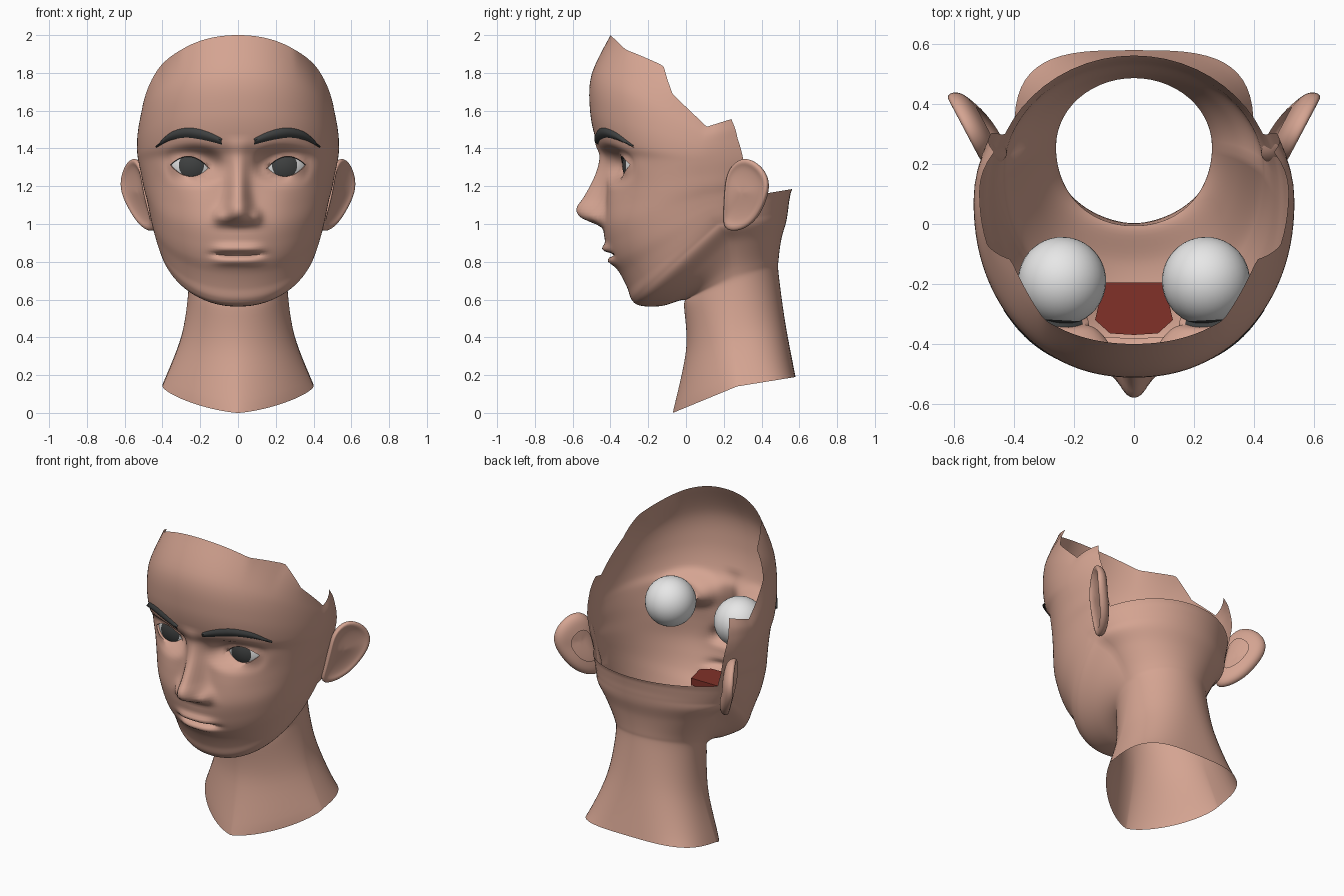
import bpy, bmesh, math
from math import sin, cos, exp, pi, sqrt
from mathutils import Vector, Matrix
from mathutils.bvhtree import BVHTree

if "Cube" in bpy.data.objects:
    bpy.data.objects.remove(bpy.data.objects["Cube"])


def material(name, rgb):
    m = bpy.data.materials.new(name)
    m.use_nodes = True
    m.diffuse_color = (*rgb, 1)
    m.node_tree.nodes["Principled BSDF"].inputs["Base Color"].default_value = (*rgb, 1)
    return m


SKIN = material("skin", (0.66, 0.37, 0.285))
DARK = material("dark_hair", (0.05, 0.053, 0.053))
WHITE = material("eye_white", (0.8, 0.8, 0.8))
RED = material("mouth_red", (0.22, 0.031, 0.022))


def finish(name, bm, mats, subsurf=0, angle=60):
    """Turn a half model into a mirrored, smooth object."""
    mesh = bpy.data.meshes.new(name)
    bm.to_mesh(mesh)
    bm.free()
    for m in mats:
        mesh.materials.append(m)
    ob = bpy.data.objects.new(name, mesh)
    bpy.context.collection.objects.link(ob)
    bpy.ops.object.select_all(action='DESELECT')
    ob.select_set(True)
    bpy.context.view_layer.objects.active = ob
    bpy.ops.object.shade_smooth_by_angle(angle=math.radians(angle))
    mirror = ob.modifiers.new("mirror", 'MIRROR')
    mirror.merge_threshold = 0.0005
    if subsurf:
        sub = ob.modifiers.new("subsurf", 'SUBSURF')
        sub.levels = sub.render_levels = subsurf


def spline(keys, steps):
    """Catmull-Rom rows through tuples of numbers."""
    out = []
    for i in range(len(keys) - 1):
        quad = [keys[max(i - 1, 0)], keys[i], keys[i + 1], keys[min(i + 2, len(keys) - 1)]]
        for s in range(steps):
            t = s / steps
            out.append([0.5 * (2 * b + (c - a) * t + (2 * a - 5 * b + 4 * c - d) * t * t
                               + (3 * b - a - 3 * c + d) * t ** 3) for a, b, c, d in zip(*quad)])
    return out + [list(keys[-1])]


def grid(bm, rows, closed=False, keep=lambda r, c: True):
    vs = [[bm.verts.new(p) for p in row] for row in rows]
    n = len(rows[0])
    for r in range(len(rows) - 1):
        for c in range(n if closed else n - 1):
            d = (c + 1) % n
            if keep(r, c):
                bm.faces.new((vs[r][c], vs[r][d], vs[r + 1][d], vs[r + 1][c]))
    return vs


# Head and neck rings: front y z, side x y z, back y z
RINGS = [
    (-.07, 0, .40, .27, .14, .58, .19), (0, .33, .30, .26, .40, .525, .48),
    (-.01, .56, .262, .26, .66, .49, .74), (-.015, .598, .275, .25, .76, .49, .81),
    (-.13, .566, .35, .23, .90, .505, .92), (-.243, .568, .42, .19, .97, .53, 1.01),
    (-.288, .60, .437, .165, 1.0, .54, 1.07), (-.31, .66, .448, .15, 1.02, .545, 1.11),
    (-.345, .73, .457, .135, 1.04, .55, 1.14), (-.39, .80, .466, .12, 1.07, .555, 1.165),
    (-.42, .88, .475, .11, 1.11, .562, 1.185), (-.438, .98, .485, .1, 1.15, .57, 1.22),
    (-.425, 1.1, .50, .09, 1.2, .59, 1.26), (-.42, 1.22, .512, .08, 1.26, .61, 1.30),
    (-.425, 1.35, .525, .07, 1.32, .62, 1.37), (-.475, 1.44, .533, .07, 1.37, .59, 1.44),
    (-.508, 1.6, .535, .08, 1.42, .54, 1.49), (-.50, 1.79, .53, .1, 1.47, .48, 1.55),
    (-.40, 2.0, .515, .11, 1.515, .417, 1.61)]
STEPS, FRONT, SIDE, BACK = 7, 44, 4, 10
RIM = 10 * STEPS
EYE = Vector((.24, -.19, 1.31))
NOSE = [(.94, 0, .08), (.985, .012, .1), (1.035, .125, .085), (1.085, .152, .07),
        (1.14, .12, .058), (1.25, .065, .05), (1.36, .03, .05), (1.46, 0, .06)]
NOSE_ROWS = spline(NOSE, 6)


def bump(v, centre, width):
    return exp(-((v - centre) / width) ** 2)


def lid_y(x, z, radius):
    return EYE.y - sqrt(max(radius ** 2 - (x - EYE.x) ** 2 - (z - EYE.z) ** 2, .0064))


def sculpt(x, y, z):
    """Add eye sockets, cheeks, nose and lips to the plain front surface."""
    w = exp(-(((x - .25) / .14) ** 2 + ((z - EYE.z) / .085) ** 2) ** 2)
    y += (lid_y(x, z, .157) - y) * w
    y -= .015 * bump(x, .22, .12) * bump(z, 1.1, .12)
    for a, b in zip(NOSE_ROWS, NOSE_ROWS[1:]):
        if a[0] <= z < b[0]:
            t = (z - a[0]) / (b[0] - a[0])
            height, width = (a[i] + (b[i] - a[i]) * t for i in (1, 2))
            y -= height * exp(-(x / width) ** 2.4)
    y -= .03 * bump(x, .097, .028) * bump(z, 1.04, .035)
    mouth = exp(-(x / .125) ** 4)
    y -= mouth * (.028 * bump(z, .868, .024) + .022 * bump(z, .802, .022))
    y += mouth * .036 * bump(z, .838, .011)
    return y


def power(v, e):
    return max(v, 0) ** e


# The skull edge has a corner at the temple
TEMPLE = (34, 51.5, 71)


def temple(a):
    a, (lo, mid, hi) = math.degrees(a), TEMPLE
    return max(0, min((a - lo) / (mid - lo), (hi - a) / (hi - mid)))


SPLIT = math.radians(25)
angles = [pi / 2 * (i / FRONT) ** 1.2 for i in range(FRONT)]
angles += [pi / 2 + SPLIT * i / SIDE for i in range(SIDE)]
angles += [pi / 2 + SPLIT + (pi / 2 - SPLIT) * i / BACK for i in range(BACK + 1)]
rows = []
for r, (fy, fz, sx, sy, sz, by, bz) in enumerate(spline(RINGS, STEPS)):
    row = []
    # The neck base is pointed in front and square behind
    base = max(0, 1 - r / STEPS / 2) ** 1.5
    front_power = 1 - .07 * min(r / (4 * STEPS), 1) + .4 * base
    crown = max(0, r / STEPS - 17) ** 2
    for i, a in enumerate(angles):
        ey, ez, p = (fy, fz, front_power) if a < pi / 2 else (by, bz, 1 - .4 * base)
        k = power(abs(cos(a)), p)
        x = 0 if i in (0, len(angles) - 1) else sx * power(sin(a), p)
        y, z = sy + (ey - sy) * k, sz + (ez - sz) * k
        if y < -.1 and z > .62:
            y = sculpt(x, y, z)
        row.append((x, y + .1 * crown * temple(a), z + .01 * crown * temple(a)))
    rows.append(row)

head = bmesh.new()
grid(head, rows, keep=lambda r, c: r < RIM or c < FRONT + SIDE)
surface = BVHTree.FromBMesh(head)

# Almond eye opening with a dark upper lash edge
MID = Vector((.256, 0, 1.304))


def almond(co):
    dx, dz = co.x - MID.x, co.z - MID.z - .08 * (co.x - MID.x)
    return abs(dz) / .054, (dx / .104) ** 2


hole = [f for f in head.faces if f.calc_center_median().y < -.1
        and sum(almond(f.calc_center_median())) < 1]
edge_verts = {v for f in hole for v in f.verts if any(g not in hole for g in v.link_faces)}
bmesh.ops.delete(head, geom=hole, context='FACES')
for v in edge_verts:
    a, b = almond(v.co)
    t = (-a + sqrt(a * a + 4 * b)) / (2 * b) if b > 1e-6 else 1 / a
    v.co.x = MID.x + (v.co.x - MID.x) * t
    v.co.z = MID.z + (v.co.z - MID.z) * t
    v.co.y = lid_y(v.co.x, v.co.z, .16)
lid = [e for e in head.edges if e.is_boundary and all(v in edge_verts for v in e.verts)]
new = bmesh.ops.extrude_edge_only(head, edges=lid)["geom"]
for v in (g for g in new if isinstance(g, bmesh.types.BMVert)):
    v.co.y += .015
    v.co.x += (MID.x - v.co.x) * .05
    v.co.z += (MID.z - v.co.z) * .05
for f in (g for g in new if isinstance(g, bmesh.types.BMFace)):
    f.material_index = int(f.calc_center_median().z > MID.z + .01)
finish("head_and_neck", head, [SKIN, DARK])

# Eyeballs with the iris on the forward pole
eyes = bmesh.new()
bmesh.ops.create_uvsphere(eyes, u_segments=32, v_segments=20, radius=.147)
for f in eyes.faces:
    f.material_index = int(f.calc_center_median().z > .147 * cos(math.radians(27)))
turn = Matrix.Rotation(math.radians(3), 4, 'Z') @ Matrix.Rotation(pi / 2, 4, 'X')
bmesh.ops.transform(eyes, matrix=Matrix.Translation(EYE) @ turn, verts=eyes.verts)
finish("eyeballs", eyes, [WHITE, DARK])

# Eyebrows: raised ribbons laid on the forehead (x, low z, high z)
BROW = [(.085, 1.42, 1.452), (.14, 1.435, 1.48), (.21, 1.45, 1.503),
        (.28, 1.457, 1.508), (.36, 1.442, 1.482), (.43, 1.405, 1.415)]
brow_rows = []
for x, low, high in spline(BROW, 4):
    row = []
    for z, lift in ((low, .002), (low * .7 + high * .3, .014), (low * .3 + high * .7, .014), (high, .002)):
        hit = surface.ray_cast(Vector((x, -2, z)), Vector((0, 1, 0)))[0]
        row.append((x + lift * x, hit.y - lift, z))
    brow_rows.append(row)
brows = bmesh.new()
grid(brows, brow_rows)
bmesh.ops.recalc_face_normals(brows, faces=brows.faces)
finish("eyebrows", brows, [DARK])

# Ears: outline in y z, then concentric rings (scale, outward offset)
EAR = [(.2, 1.06), (.205, 1.2), (.225, 1.3), (.3, 1.362), (.385, 1.325), (.437, 1.25),
       (.437, 1.17), (.405, 1.08), (.355, 1.0), (.275, .955), (.195, .965)]
ear_rows = []
for scale, out in ((.5, -.06), (.8, -.048), (.96, -.025), (1, 0), (.96, .012),
                   (.86, .012), (.76, 0), (.45, -.01), (.1, -.012)):
    row = []
    for y, z in EAR:
        y, z = .285 + (y - .285) * scale, 1.165 + (z - 1.165) * scale
        x = .503 + .53 * (y - .22) - .28 * max(1.17 - z, 0)
        row.append((x + .85 * out, y - .5 * out, z))
    ear_rows.append(row)
ears = bmesh.new()
rings = grid(ears, ear_rows, closed=True)
ears.faces.new(rings[-1])
bmesh.ops.recalc_face_normals(ears, faces=ears.faces)
if sum(f.normal.x * f.calc_area() for f in ears.faces) < 0:
    bmesh.ops.reverse_faces(ears, faces=ears.faces)
finish("ears", ears, [SKIN], subsurf=2, angle=180)

# Mouth pouch behind the lips
pouch = bmesh.new()
outline = [(0, -.37), (.08, -.365), (.13, -.32), (.1, -.195), (0, -.195)]
grid(pouch, [[(x, y, z) for x, y in outline] for z in (.815, .86)])
for z in (.815, .86):
    pouch.faces.new([pouch.verts.new((x, y, z)) for x, y in outline])
bmesh.ops.remove_doubles(pouch, verts=pouch.verts, dist=.0001)
bmesh.ops.recalc_face_normals(pouch, faces=pouch.faces)
finish("mouth_pouch", pouch, [RED], angle=30)
